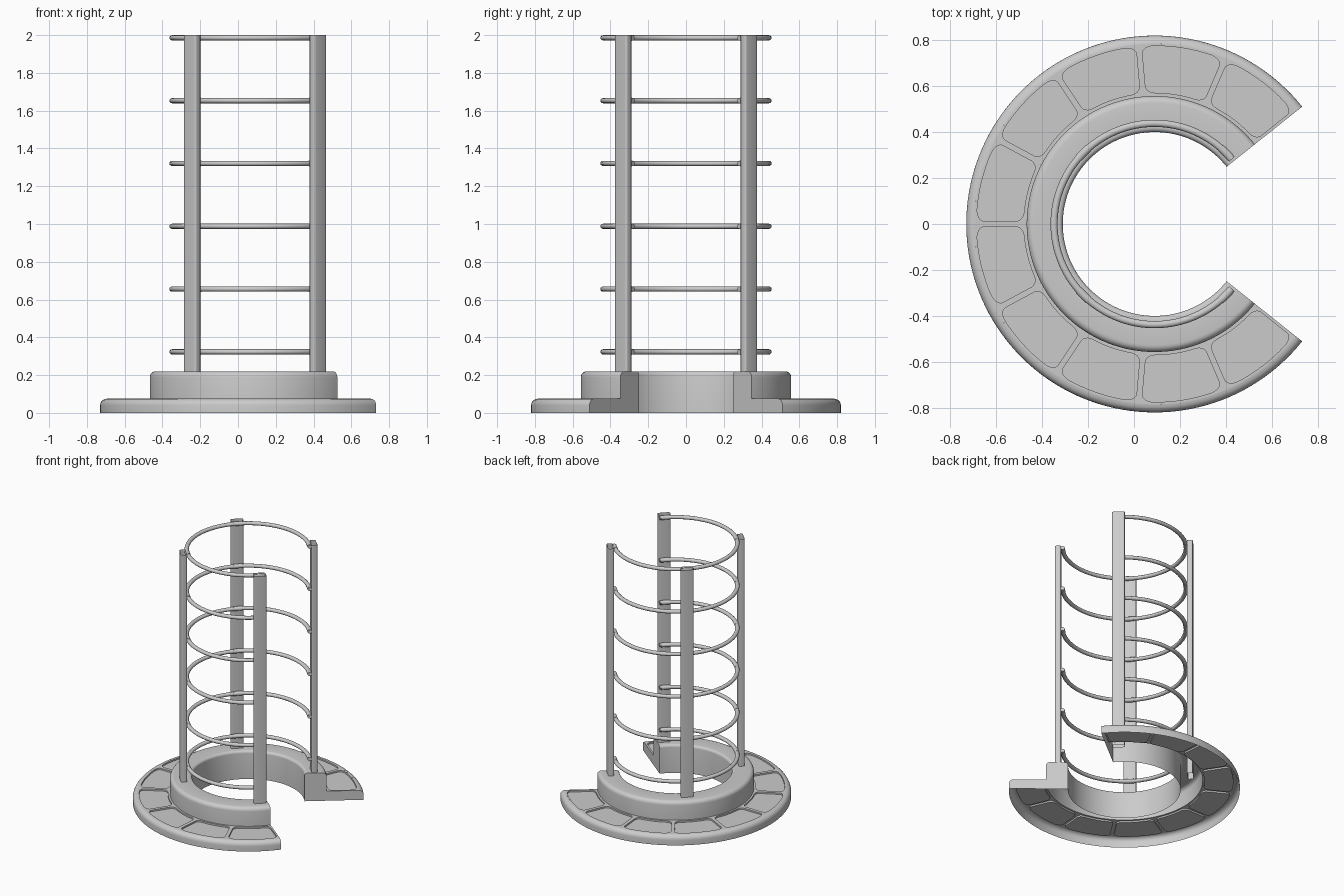
import bpy, bmesh, math
from math import sin, cos, radians, pi

if "Cube" in bpy.data.objects:
    bpy.data.objects.remove(bpy.data.objects["Cube"])

CX = 0.09                      # axis of the round base
A0, A1 = radians(38.5), radians(321.5)


def polar(r, a, z):
    return (CX + r * cos(a), r * sin(a), z)


def make(name, bm, recalc=True):
    if recalc:
        bmesh.ops.recalc_face_normals(bm, faces=bm.faces)
    me = bpy.data.meshes.new(name)
    bm.to_mesh(me)
    bm.free()
    ob = bpy.data.objects.new(name, me)
    bpy.context.collection.objects.link(ob)
    bpy.ops.object.select_all(action='DESELECT')
    bpy.context.view_layer.objects.active = ob
    ob.select_set(True)
    bpy.ops.object.shade_smooth_by_angle(angle=radians(35))
    return ob


def sweep(bm, profile, a0, a1, n, closed=False, caps=False):
    """Sweep an (r, z) profile around the base axis."""
    rows = [[bm.verts.new(polar(r, a0 + (a1 - a0) * i / n, z)) for r, z in profile]
            for i in range(n + 1)]
    m = len(profile)
    for p, q in zip(rows, rows[1:]):
        for j in range(m if closed else m - 1):
            k = (j + 1) % m
            bm.faces.new((p[j], q[j], q[k], p[k]))
    if caps:
        bm.faces.new(rows[0])
        bm.faces.new(rows[-1][::-1])


def fillet(cx, cz, rad, d0, d1, n=5):
    return [(cx + rad * cos(radians(d0 + (d1 - d0) * i / n)),
             cz + rad * sin(radians(d0 + (d1 - d0) * i / n))) for i in range(n + 1)]


# Base shell: collar and outer rim, open underneath
H, RI, RO = 0.075, 0.557, 0.785
collar = [(0.40, 0)] + fillet(0.42, 0.20, 0.02, 180, 90) + fillet(0.527, 0.19, 0.03, 90, 0) + [(RI, H)]
rim = [(RO, H)] + fillet(0.785, 0.04, 0.035, 90, 0)[1:] + [(0.82, 0)]
bm = bmesh.new()
sweep(bm, collar, A0, A1, 120)
sweep(bm, rim, A0, A1, 120)
for a in (A0, A1):             # stepped end walls
    bm.faces.new([bm.verts.new(polar(r, a, z)) for r, z in collar + rim])
bmesh.ops.remove_doubles(bm, verts=bm.verts, dist=1e-5)
make("base_shell", bm)

# Ring of ten rounded recessed panels
CELLS, DEPTH, C = 10, 0.012, 0.3
HALF = (A1 - A0) / CELLS / 2
outline = []
for su, sv, d0 in ((1, 1, 0), (-1, 1, 90), (-1, -1, 180), (1, -1, 270)):
    outline += [(su * (1 - C) + C * cos(radians(d0 + 15 * i)),
                 sv * (1 - C) + C * sin(radians(d0 + 15 * i))) for i in range(7)]
    u, v = outline[-1]
    for i in range(1, 8):      # points along the following side
        t = 2 * (1 - C) * i / 8
        du, dv = {0: (-t, 0), 90: (0, -t), 180: (t, 0), 270: (0, t)}[d0]
        outline.append((u + du, v + dv))

bm = bmesh.new()
for c in range(CELLS):
    mid = A0 + HALF * (2 * c + 1)
    loops = [[], [], []]
    for u, v in outline:       # u is radial, v is around the ring
        k = 1 / max(abs(u), abs(v))
        loops[0].append(bm.verts.new(polar((RI + RO) / 2 + (RO - RI) / 2 * u * k, mid + HALF * v * k, H)))
        r = 0.673 + 0.102 * u
        a = mid + (HALF - 0.013 / r) * v
        loops[1].append(bm.verts.new(polar(r, a, H)))
        loops[2].append(bm.verts.new(polar(r, a, H - DEPTH)))
    n = len(outline)
    for p, q in zip(loops, loops[1:]):
        for i in range(n):
            j = (i + 1) % n
            bm.faces.new((p[i], p[j], q[j], q[i]))
    bm.faces.new(loops[2])
bmesh.ops.remove_doubles(bm, verts=bm.verts, dist=1e-5)
bm.normal_update()
for f in bm.faces:
    if f.normal.z < -0.5:
        f.normal_flip()
make("recessed_panels", bm, recalc=False)

# Four upright posts: open rounded tubes reaching into the hollow collar
W, D, R = 0.045, 0.021, 0.01
for i in range(4):
    a = radians(45 + 90 * i)
    section = []
    for sx, sy, d0 in ((1, 1, 0), (-1, 1, 90), (-1, -1, 180), (1, -1, 270)):
        section += [(sx * (D - R) + x, sy * (W - R) + y) for x, y in fillet(0, 0, R, d0, d0 + 90, 4)]
    bm = bmesh.new()
    rows = []
    for z in (0.09, 2.0):
        rows.append([bm.verts.new((CX + (0.47 + x) * cos(a) - y * sin(a),
                                   (0.47 + x) * sin(a) + y * cos(a), z)) for x, y in section])
    n = len(section)
    for j in range(n):
        k = (j + 1) % n
        bm.faces.new((rows[0][j], rows[0][k], rows[1][k], rows[1][j]))
    make(f"post_{i + 1}", bm)

# Six open hoops with a small sleeve at every post
for i in range(6):
    z = 0.323 + 0.3325 * i

    def tube(rad):
        return [(0.438 + rad * cos(2 * pi * j / 12), z + rad * 0.9 * sin(2 * pi * j / 12)) for j in range(12)]
    bm = bmesh.new()
    sweep(bm, tube(0.0155), radians(40), radians(320), 96, closed=True, caps=True)
    make(f"hoop_{i + 1}", bm)
    bm = bmesh.new()
    for a in (45, 135, 225, 315):
        sweep(bm, tube(0.0175), radians(a - 4), radians(a + 4), 4, closed=True, caps=True)
    make(f"hoop_sleeves_{i + 1}", bm)
